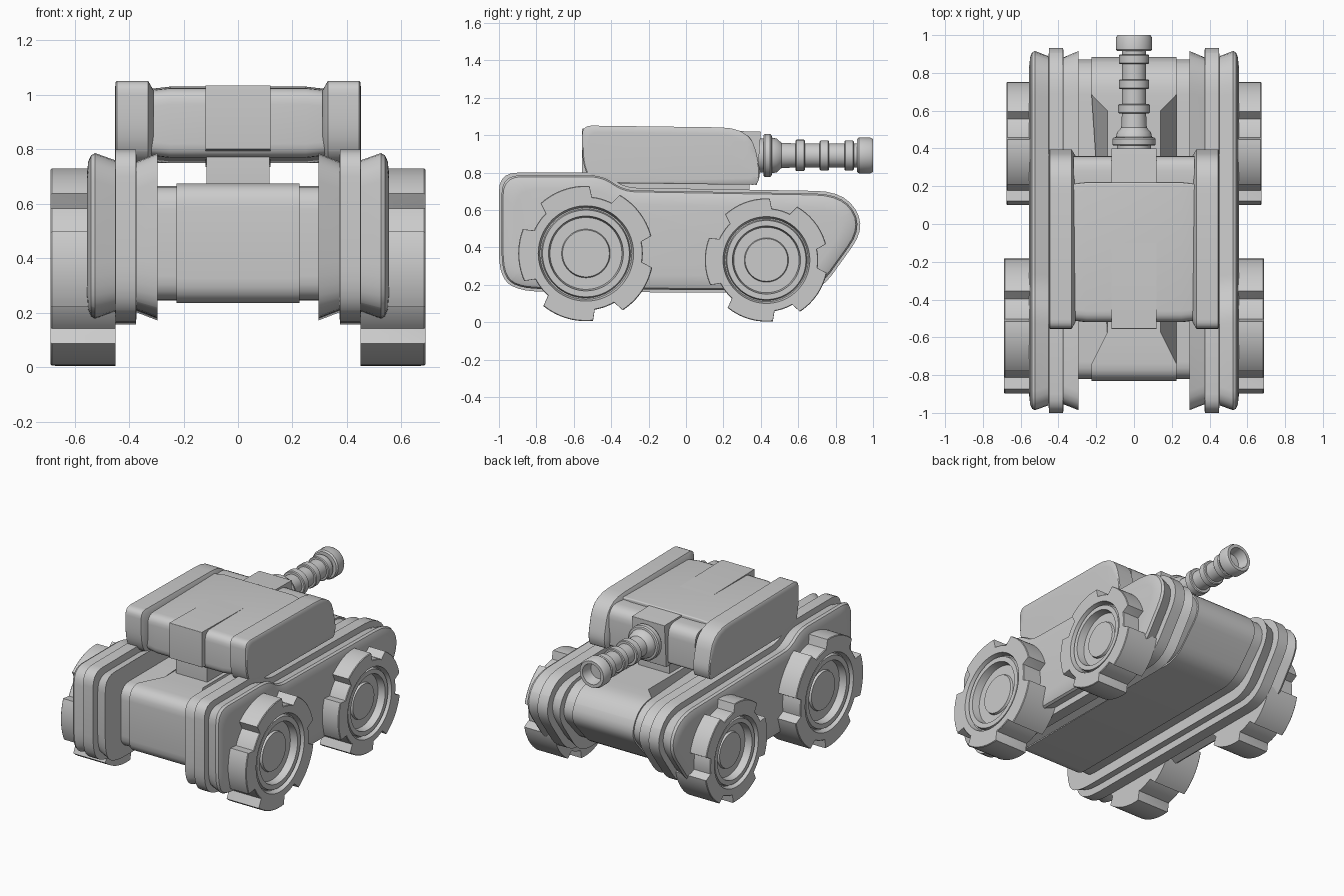
import bpy, bmesh, math
from mathutils import Vector

if "Cube" in bpy.data.objects:
    bpy.data.objects.remove(bpy.data.objects["Cube"])

grey = bpy.data.materials.new("plain_grey")
grey.diffuse_color = (0.6, 0.6, 0.6, 1)
grey.use_nodes = True
grey.node_tree.nodes["Principled BSDF"].inputs["Base Color"].default_value = grey.diffuse_color


def finish(name, bm, angle=35):
    bmesh.ops.recalc_face_normals(bm, faces=bm.faces)
    me = bpy.data.meshes.new(name)
    bm.to_mesh(me)
    bm.free()
    ob = bpy.data.objects.new(name, me)
    bpy.context.collection.objects.link(ob)
    me.materials.append(grey)
    bpy.ops.object.select_all(action='DESELECT')
    ob.select_set(True)
    bpy.context.view_layer.objects.active = ob
    bpy.ops.object.shade_smooth_by_angle(angle=math.radians(angle))
    return ob


def ring(corners, d=0.0, steps=5):
    """Counter-clockwise (y, z, radius) corners, inset by d and rounded."""
    n, pts = len(corners), []
    P = [Vector(c[:2]) for c in corners]
    Q = []
    for i in range(n):
        a, b = (P[i] - P[i - 1]).normalized(), (P[(i + 1) % n] - P[i]).normalized()
        na, nb = Vector((-a.y, a.x)), Vector((-b.y, b.x))
        Q.append(P[i] + (na + nb) * d / (1 + na.dot(nb)))
    for i in range(n):
        p, prev, nxt = Q[i], Q[i - 1], Q[(i + 1) % n]
        r = corners[i][2]
        a = p + (prev - p).normalized() * min(r, (prev - p).length * 0.49)
        b = p + (nxt - p).normalized() * min(r, (nxt - p).length * 0.49)
        for k in range(steps + 1):
            t = k / steps
            pts.append(a * (1 - t) ** 2 + p * 2 * t * (1 - t) + b * t * t)
    return pts


def loft(name, sections, corners, sides=(1,), angle=35):
    """Skin rounded outlines across x; sections are (x, inset)."""
    bm = bmesh.new()
    for s in sides:
        rows = [[bm.verts.new((s * x, p.x, p.y)) for p in ring(corners, d)] for x, d in sections]
        for a, b in zip(rows, rows[1:]):
            for i in range(len(a)):
                j = (i + 1) % len(a)
                bm.faces.new((a[i], a[j], b[j], b[i]))
        bm.faces.new(rows[0])
        bm.faces.new(rows[-1])
    return finish(name, bm, angle)


def lathe(bm, profile, n, place, radius=lambda r, i: r):
    """Spin (radius, height) points; place maps (a, b, height) to a position."""
    rows = []
    for r, h in profile:
        row = []
        for i in range(n):
            t = 2 * math.pi * i / n
            q = radius(r, i)
            row.append(bm.verts.new(place(q * math.cos(t), q * math.sin(t), h)))
        rows.append(row)
    for a, b in zip(rows, rows[1:]):
        for i in range(n):
            j = (i + 1) % n
            bm.faces.new((a[i], a[j], b[j], b[i]))
    bm.faces.new(rows[0])
    bm.faces.new(rows[-1])


# Side hulls: grooved shells with a central rib
hull = [(-0.90, 0.165, 0.13), (0.71, 0.155, 0.12), (0.965, 0.51, 0.13), (0.845, 0.70, 0.15),
        (-0.33, 0.72, 0.07), (-0.44, 0.80, 0.08), (-1.0, 0.80, 0.10), (-1.0, 0.25, 0.12)]
loft("side_hulls", [(0.295, 0.015), (0.372, 0.045), (0.375, 0), (0.45, 0), (0.452, 0.04),
                    (0.525, 0.014), (0.54, 0.022), (0.55, 0.045), (0.555, 0.09)], hull, (1, -1))

# Central hull between the side hulls
core = [(-0.82, 0.245, 0.09), (0.67, 0.245, 0.10), (0.90, 0.50, 0.10), (0.80, 0.665, 0.12),
        (-0.82, 0.665, 0.09)]
loft("centre_hull", [(-0.31, 0), (0.31, 0)], core)

# Raised centre plate, narrowing on the deck under the turret
bm = bmesh.new()
outline = ring(core, -0.01)
for c in (-0.57, 0.60):
    k = min(range(len(outline)), key=lambda i: abs(outline[i].y - 0.675) + 0.001 * abs(outline[i].x - c))
deck = [Vector((0.60, 0.675)), Vector((-0.57, 0.675))]
split = 4 * 6
outline = outline[:split] + deck + outline[split:]
rows = [[bm.verts.new((s * (0.14 if p in deck else 0.225), p.x, p.y)) for p in outline] for s in (-1, 1)]
for i in range(len(outline)):
    j = (i + 1) % len(outline)
    bm.faces.new((rows[0][i], rows[0][j], rows[1][j], rows[1][i]))
for row in rows:
    bm.faces.new(row)
finish("centre_plate", bm)

# Toothed wheels: five broad treads, rim, groove, ring and hub
def wheel(name, y, z, s, outer):
    bm = bmesh.new()
    n = 120

    def tread(r, i):
        off = (i * 3 - 2 + 36) % 72 - 36
        return r if abs(off) > 11.5 or r < 0.34 else r - 0.058
    w = outer
    prof = [(0.362, 0.45), (0.362, w - 0.004), (0.358, w), (0.255, w), (0.245, w - 0.035),
            (0.238, w - 0.035), (0.232, w - 0.012), (0.20, w - 0.012), (0.192, w - 0.06),
            (0.13, w - 0.06), (0.125, w - 0.045)]
    for m in (1, -1):
        lathe(bm, prof, n, lambda a, b, h: (m * h, y + s * a, z + s * b), tread)
    finish(name, bm, 30)


wheel("front_wheels", -0.535, 0.368, 1.0, 0.688)
wheel("rear_wheels", 0.43, 0.333, 0.91, 0.675)

# Turret side pods with a chamfered inner edge
pod = [(-0.50, 0.745, 0.08), (0.38, 0.735, 0.02), (0.40, 0.80, 0.05), (0.345, 1.04, 0.16),
       (-0.555, 1.052, 0.05), (-0.555, 0.84, 0.09)]
loft("turret_pods", [(0.31, 0.035), (0.33, 0), (0.445, 0), (0.45, 0.006), (0.452, 0.035)], pod, (1, -1))

# Turret body, with lowered rear shoulders beside the spine
body = [(-0.52, 0.77, 0.05), (0.22, 0.75, 0.01), (0.22, 1.03, 0.01), (-0.52, 1.025, 0.06)]
loft("turret_body", [(-0.32, 0.008), (-0.25, 0), (0.25, 0), (0.32, 0.008)], body)
rear = [(0.20, 0.75, 0.01), (0.36, 0.75, 0.02), (0.36, 1.01, 0.08), (0.20, 1.01, 0.01)]
loft("turret_shoulders", [(-0.32, 0), (0.32, 0)], rear)

# Turret spine and the neck joining it to the hull
spine = [(-0.555, 0.80, 0.003), (-0.30, 0.76, 0.003), (0.38, 0.735, 0.003), (0.40, 1.02, 0.003),
         (-0.555, 1.035, 0.003)]
loft("turret_spine", [(-0.12, 0), (0.12, 0)], spine)
neck = [(-0.49, 0.64, 0.003), (0.34, 0.64, 0.003), (0.34, 0.80, 0.003), (-0.49, 0.82, 0.003)]
loft("turret_neck", [(-0.115, 0), (0.115, 0)], neck)

# Ribbed cannon with a hollow muzzle
bm = bmesh.new()
barrel = [(0.09, 0.37), (0.09, 0.415), (0.11, 0.415), (0.115, 0.422), (0.115, 0.45), (0.108, 0.458),
          (0.095, 0.46), (0.09, 0.485), (0.068, 0.51)]
for c, r in ((0.61, 0.084), (0.74, 0.08), (0.872, 0.08)):
    barrel += [(0.064, c - 0.025), (r - 0.005, c - 0.025), (r, c - 0.02), (r, c + 0.02),
               (r - 0.005, c + 0.025), (0.064, c + 0.025)]
barrel += [(0.064, 0.915), (0.088, 0.915), (0.096, 0.925), (0.096, 0.985), (0.088, 1.0),
           (0.068, 1.0), (0.055, 0.93)]
lathe(bm, barrel, 40, lambda a, b, h: (a, h, 0.892 + b))
finish("cannon", bm)
